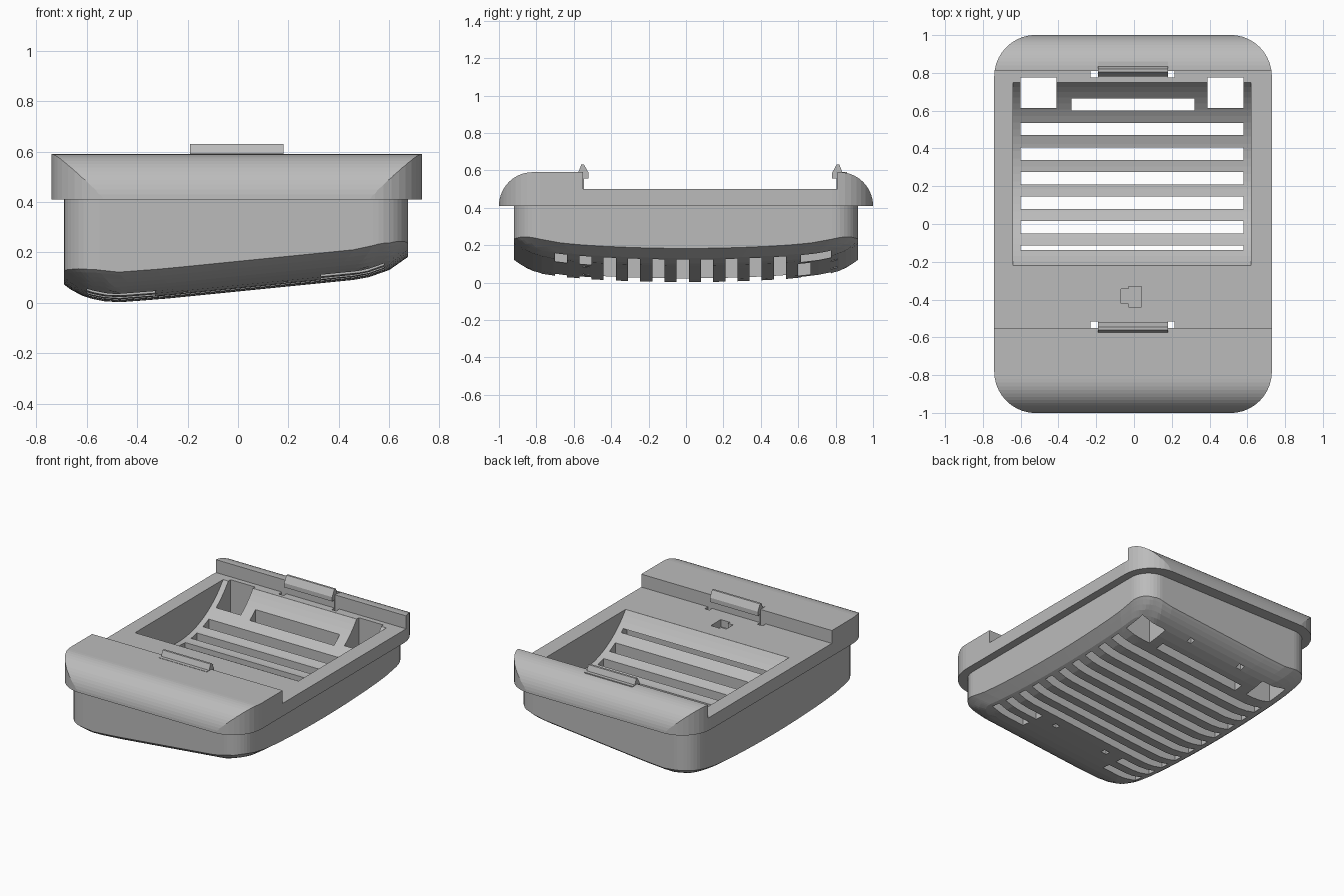
import bpy, bmesh, math

cube = bpy.data.objects.get("Cube")
if cube:
    bpy.data.objects.remove(cube)

grey = bpy.data.materials.new("plain grey")
grey.use_nodes = True
COLOUR = (0.5, 0.5, 0.5, 1)
grey.diffuse_color = COLOUR
grey.node_tree.nodes["Principled BSDF"].inputs["Base Color"].default_value = COLOUR


def make(name, bm):
    bmesh.ops.recalc_face_normals(bm, faces=bm.faces)
    mesh = bpy.data.meshes.new(name)
    bm.to_mesh(mesh)
    bm.free()
    mesh.materials.append(grey)
    obj = bpy.data.objects.new(name, mesh)
    bpy.context.collection.objects.link(obj)
    return obj


def loft(name, rings):
    """Skin closed rings of points and cap both ends."""
    bm = bmesh.new()
    loops = [[bm.verts.new(p) for p in ring] for ring in rings]
    n = len(loops[0])
    for a, b in zip(loops, loops[1:]):
        for i in range(n):
            j = (i + 1) % n
            bm.faces.new((a[i], a[j], b[j], b[i]))
    bm.faces.new(loops[0])
    bm.faces.new(loops[-1])
    return make(name, bm)


def extrude_x(name, profile, x0, x1):
    return loft(name, [[(x, y, z) for y, z in profile] for x in (x0, x1)])


def box(name, x0, x1, y0, y1, z0, z1):
    return extrude_x(name, [(y0, z0), (y1, z0), (y1, z1), (y0, z1)], x0, x1)


def boolean(obj, tool, operation):
    tool.hide_render = True
    mod = obj.modifiers.new(operation, "BOOLEAN")
    mod.object, mod.operation, mod.solver = tool, operation, "EXACT"
    deps = bpy.context.evaluated_depsgraph_get()
    mesh = bpy.data.meshes.new_from_object(obj.evaluated_get(deps))
    obj.modifiers.clear()
    obj.data = mesh
    bpy.data.objects.remove(tool)


def rounded_plan(x0, x1, y0, y1, r, steps=10, side=14):
    """Rounded rectangle with subdivided straight sides."""
    corners = [(x1 - r, y1 - r, 0), (x0 + r, y1 - r, 90),
               (x0 + r, y0 + r, 180), (x1 - r, y0 + r, 270)]
    pts = []
    for cx, cy, start in corners:
        arc = [math.radians(start + 90 * i / steps) for i in range(steps + 1)]
        arc = [(cx + r * math.cos(a), cy + r * math.sin(a)) for a in arc]
        if pts:
            pts += between(pts[-1], arc[0], side)
        pts += arc
    return pts + between(pts[-1], pts[0], side)


def between(a, b, n):
    return [(a[0] + (b[0] - a[0]) * i / n, a[1] + (b[1] - a[1]) * i / n)
            for i in range(1, n)]


# Underside height: skewed across the width, arched along the length
BELLY = [(-0.7, 0.08), (-0.66, 0.05), (-0.6, 0.02), (-0.5, 0.0), (-0.3, 0.015),
         (0.0, 0.045), (0.3, 0.075), (0.5, 0.095), (0.6, 0.13), (0.7, 0.2)]


def underside(x, y):
    for (xa, za), (xb, zb) in zip(BELLY, BELLY[1:]):
        if x <= xb:
            z = za + (zb - za) * (x - xa) / (xb - xa)
            break
    t = abs(y) / 0.92
    return z + 0.05 * t ** 2 + 0.07 * t ** 10


# Lower body: straight walls closing into the curved belly
plan = rounded_plan(-0.69, 0.675, -0.92, 0.92, 0.14)
rings = [[(x, y, 0.45) for x, y in plan]]
for s in (1, 0.985, 0.96, 0.93, 0.89, 0.84, 0.77, 0.68, 0.55, 0.4, 0.2, 0.02):
    rings.append([(x * s, y * s, underside(x * s, y * s)) for x, y in plan])
tray = loft("vented_tray", rings)

# Upper deck with a rounded raised cap at each end
quarter = [math.radians(90 * i / 14) for i in range(15)]
profile = [(-0.82 - 0.18 * math.cos(a), 0.41 + 0.18 * math.sin(a)) for a in quarter]
profile += [(-0.55, 0.59), (-0.55, 0.5), (0.81, 0.5), (0.81, 0.59)]
profile += [(0.82 + 0.18 * math.sin(a), 0.41 + 0.18 * math.cos(a)) for a in quarter]
deck = extrude_x("deck", profile, -0.9, 0.9)
outline = rounded_plan(-0.74, 0.73, -1.001, 1.001, 0.22)
mask = loft("deck_outline", [[(x, y, z) for x, y in outline] for z in (0.3, 0.8)])
boolean(deck, mask, "INTERSECT")
boolean(tray, deck, "UNION")

# Scooped cavity with a cylindrical floor
R, CY, CZ = 0.6, 0.265, 0.853
half = math.asin(0.485 / R)
scoop = [(CY + R * math.sin(a), CZ - R * math.cos(a))
         for a in [half * (i / 14 - 1) for i in range(29)]]
scoop += [(0.75, 0.7), (-0.22, 0.7)]
boolean(tray, extrude_x("cavity_cutter", scoop, -0.64, 0.62), "DIFFERENCE")

# Vent slots: full width in the middle, partial near the ends
for k in range(-1, 10):
    y = 0.5025 - 0.13 * k
    if k < 0:
        spans = [(-0.33, 0.32)]
    elif k < 8:
        spans = [(-0.6, 0.58)]
    else:
        spans = [(-0.6, -0.33), (0.33, 0.58)]
    for x0, x1 in spans:
        cutter = box("slot_cutter", x0, x1, y - 0.0325, y + 0.0325, -0.2, 0.408)
        boolean(tray, cutter, "DIFFERENCE")

# Square openings in the rear corners
for x0, x1 in ((-0.6, -0.41), (0.39, 0.58)):
    boolean(tray, box("corner_cutter", x0, x1, 0.615, 0.775, -0.2, 0.7), "DIFFERENCE")

# Small stepped notch in the deck
boolean(tray, box("notch_cutter", -0.03, 0.04, -0.44, -0.33, 0.45, 0.55), "DIFFERENCE")
boolean(tray, box("notch_step_cutter", -0.07, -0.025, -0.42, -0.345, 0.45, 0.55), "DIFFERENCE")

# Clip hooks on the cap edges, with relief gaps at their ends
hook = [(-0.6, 0.5), (-0.6, 0.592), (-0.575, 0.592), (-0.56, 0.63), (-0.545, 0.63),
        (-0.52, 0.585), (-0.52, 0.555), (-0.545, 0.555), (-0.545, 0.5)]
for name, flip in (("front_hook", False), ("rear_hook", True)):
    shape = [(0.26 - y, z) if flip else (y, z) for y, z in hook]
    y0, y1 = (0.775, 0.81) if flip else (-0.55, -0.515)
    for x0, x1 in ((-0.23, -0.19), (0.18, 0.215)):
        boolean(tray, box("gap_cutter", x0, x1, y0, y1, -0.2, 0.7), "DIFFERENCE")
    extrude_x(name, shape, -0.19, 0.18)
